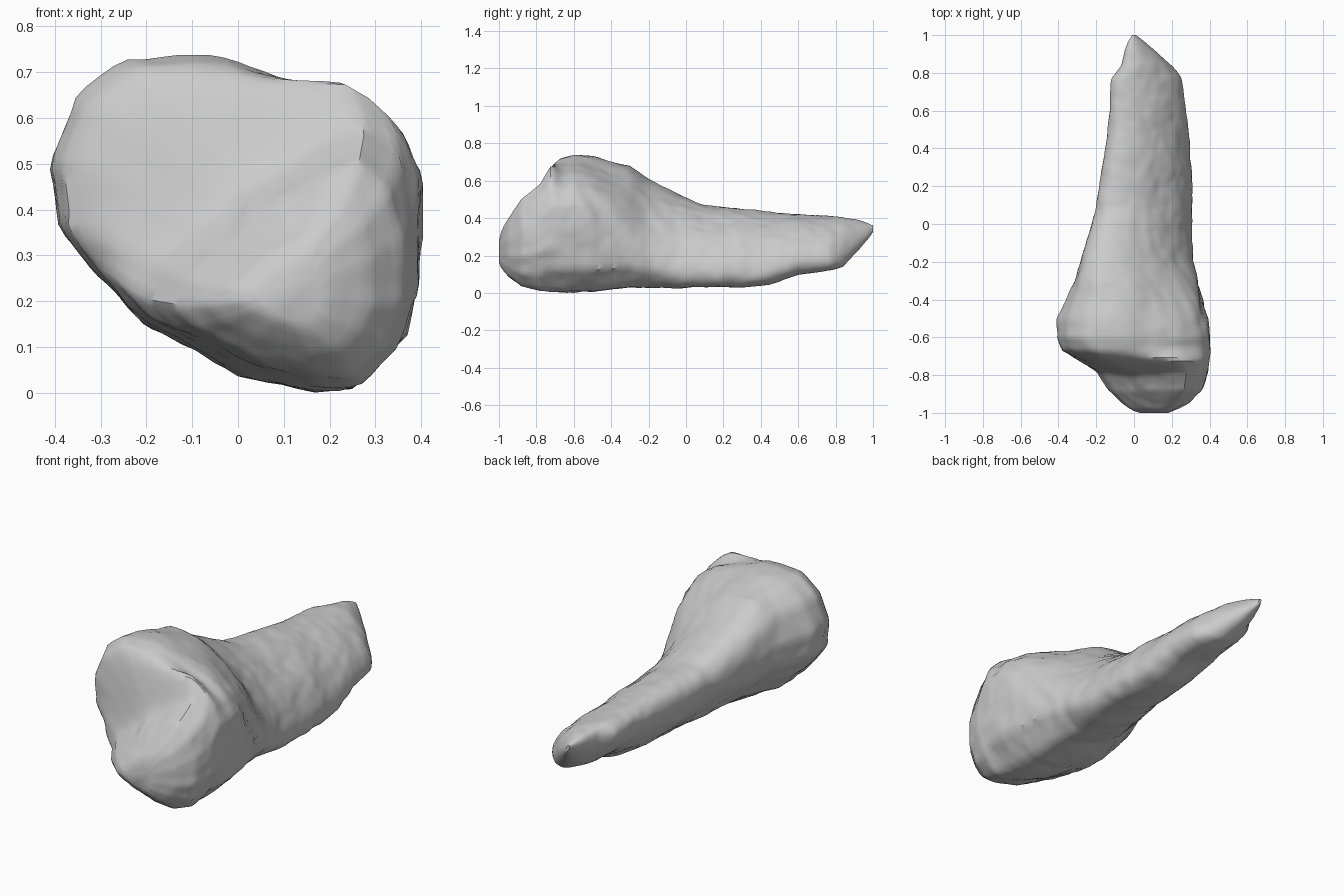
import bpy, bmesh, math
from mathutils import Vector, noise

if "Cube" in bpy.data.objects:
    bpy.data.objects.remove(bpy.data.objects["Cube"])

N = 80        # points round each section
RINGS = 110   # sections along the length

# Stations along the length: y, x min, x max, z min, z max
STATIONS = [
    (-1.0, .03, .18, .16, .28), (-.985, -.01, .22, .13, .34),
    (-.95, -.06, .29, .09, .40), (-.88, -.14, .36, .035, .50),
    (-.78, -.20, .395, .012, .58), (-.73, -.28, .40, .008, .67),
    (-.67, -.38, .405, .005, .72), (-.60, -.408, .405, .003, .738),
    (-.50, -.405, .395, .006, .728), (-.43, -.375, .375, .015, .71),
    (-.30, -.315, .34, .03, .68), (-.20, -.285, .312, .03, .61),
    (-.05, -.24, .306, .02, .53), (.08, -.20, .306, .03, .475),
    (.30, -.17, .306, .03, .45), (.45, -.145, .29, .045, .435),
    (.60, -.13, .275, .10, .42), (.77, -.12, .25, .12, .412),
    (.84, -.07, .20, .14, .405), (.91, -.05, .12, .215, .39),
    (.97, -.03, .05, .285, .375), (1.0, -.01, .01, .325, .36),
]

# Outline of the knobbly head, seen from the front
HEAD = [(-.408, .50), (-.35, .65), (-.25, .728), (-.12, .738), (-.02, .73),
        (.12, .68), (.25, .638), (.35, .565), (.40, .48), (.405, .35),
        (.37, .13), (.25, .01), (.17, .003), (0, .04), (-.2, .15), (-.30, .25), (-.39, .36)]
HEAD = [(x / .405, (z - .37) / .368) for x, z in HEAD]

# Outline of the nose in front of it, in half-width and half-height units
NOSE = [(-1, -.35), (-.92, -.08), (-.3, .5), (.35, .93), (.62, 1), (.88, .75), (1, .3),
        (1, -.3), (.85, -.72), (.55, -1), (.25, -1), (-.3, -.8), (-.8, -.55)]


def lerp_table(y):
    for a, b in zip(STATIONS, STATIONS[1:]):
        if y <= b[0]:
            t = (y - a[0]) / (b[0] - a[0])
            return [p + (q - p) * t for p, q in zip(a[1:], b[1:])]
    return STATIONS[-1][1:]


def smooth(a, b, y):
    t = max(0, min(1, (y - a) / (b - a)))
    return t * t * (3 - 2 * t)


def outline_radius(outline, ang):
    dx, dz = math.cos(ang), math.sin(ang)
    for i, (ax, az) in enumerate(outline):
        bx, bz = outline[(i + 1) % len(outline)]
        ex, ez = bx - ax, bz - az
        det = ex * dz - ez * dx
        if abs(det) > 1e-9:
            s = (az * dx - ax * dz) / det
            r = (ax + s * ex) * dx + (az + s * ez) * dz
            if -1e-6 <= s <= 1 + 1e-6 and r > 0:
                return r
    return 1


def oval_radius(ang, rho):
    c, s = math.cos(ang), math.sin(ang)
    q = (c * c - 2 * rho * c * s + s * s) / (1 - rho * rho)
    return q ** -.5


def ring(y):
    x0, x1, z0, z1 = lerp_table(y)
    w_front = 1 - smooth(-.82, -.64, y)
    pts = []
    for i in range(N):
        a = 2 * math.pi * i / N
        # the shaft's slanted oval starts earlier on the upper right
        early = .17 * max(0, math.cos(a - math.radians(50)))
        w_back = smooth(-.42, -.02, y + early) * (1 - w_front)
        r = ((1 - w_front - w_back) * outline_radius(HEAD, a)
             + w_back * oval_radius(a, -.58) + w_front * outline_radius(NOSE, a))
        pts.append((r * math.cos(a), r * math.sin(a)))
    xs, zs = [p[0] for p in pts], [p[1] for p in pts]
    fx = (x1 - x0) / (max(xs) - min(xs))
    fz = (z1 - z0) / (max(zs) - min(zs))
    return [Vector((x0 + (x - min(xs)) * fx, y, z0 + (z - min(zs)) * fz)) for x, z in pts]


def weather(p, centre):
    # small bumps and the diagonal groove on the right of the head
    out = p - centre
    size = min(1, out.length / .15)
    d = .007 * noise.noise(p * 7) + .005 * noise.noise(p * 19)
    line = p.z - (.15 + (-.27 - p.y) * 1.45)
    fade = smooth(-.62, -.5, p.y) * smooth(.1, .25, p.z) * smooth(0, .1, p.x)
    d -= .014 * fade * math.exp(-(line / .06) ** 2)
    return p + out.normalized() * d * size


# Bone body: loft through all sections and cap both ends
bm = bmesh.new()
loops = []
for k in range(RINGS + 1):
    y = -math.cos(math.pi * k / RINGS) * .35 + (2 * k / RINGS - 1) * .65
    pts = ring(y)
    c = sum(pts, Vector()) / N
    loops.append([bm.verts.new(weather(p, c)) for p in pts])
for a, b in zip(loops, loops[1:]):
    for i in range(N):
        j = (i + 1) % N
        bm.faces.new((a[i], a[j], b[j], b[i]))
for loop in (loops[0], loops[-1]):
    bm.faces.new(loop)
bmesh.ops.recalc_face_normals(bm, faces=bm.faces)
mesh = bpy.data.meshes.new("bone_body")
bm.to_mesh(mesh)
bm.free()
bone = bpy.data.objects.new("bone_body", mesh)
bpy.context.collection.objects.link(bone)
bpy.context.view_layer.objects.active = bone
bone.select_set(True)
bpy.ops.object.shade_smooth_by_angle(angle=math.radians(35))
